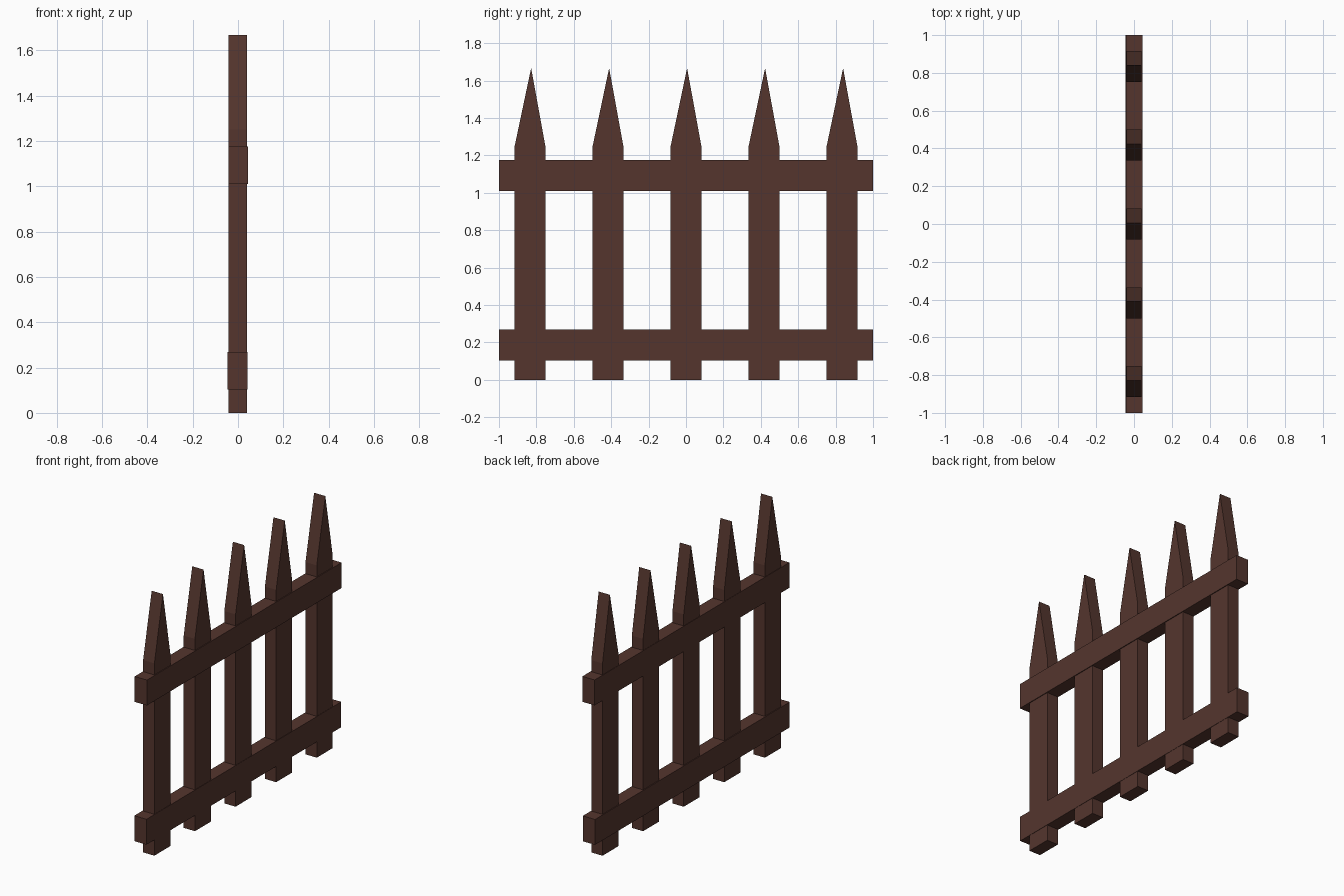
import bpy, bmesh

if "Cube" in bpy.data.objects:
    bpy.data.objects.remove(bpy.data.objects["Cube"])

# Dark brown wood
wood = bpy.data.materials.new("dark_brown_wood")
wood.diffuse_color = (0.089, 0.036, 0.027, 1)
wood.use_nodes = True
wood.node_tree.nodes["Principled BSDF"].inputs["Base Color"].default_value = wood.diffuse_color


def extrude_profile(name, points, x0, x1):
    """Extrude a (y, z) outline along x into a closed solid."""
    bm = bmesh.new()
    face = bm.faces.new([bm.verts.new((x0, y, z)) for y, z in points])
    new = bmesh.ops.extrude_face_region(bm, geom=[face])["geom"]
    bmesh.ops.translate(bm, vec=(x1 - x0, 0, 0),
                        verts=[v for v in new if isinstance(v, bmesh.types.BMVert)])
    bmesh.ops.recalc_face_normals(bm, faces=bm.faces)
    mesh = bpy.data.meshes.new(name)
    bm.to_mesh(mesh)
    bm.free()
    mesh.materials.append(wood)
    obj = bpy.data.objects.new(name, mesh)
    bpy.context.collection.objects.link(obj)
    return obj


# Five pointed pickets
half = 0.082
for i in range(5):
    c = (i - 2) * 0.417
    extrude_profile(f"picket_{i + 1}",
                    [(c - half, 0), (c + half, 0), (c + half, 1.25),
                     (c + 0.006, 1.667), (c - half, 1.25)], -0.041, 0.04)

# Two horizontal rails, slightly thicker than the pickets
for name, z0, z1, x0, x1 in (("lower_rail", 0.104, 0.269, -0.046, 0.042),
                             ("upper_rail", 1.01, 1.175, -0.043, 0.045)):
    extrude_profile(name, [(-1, z0), (1, z0), (1, z1), (-1, z1)], x0, x1)
